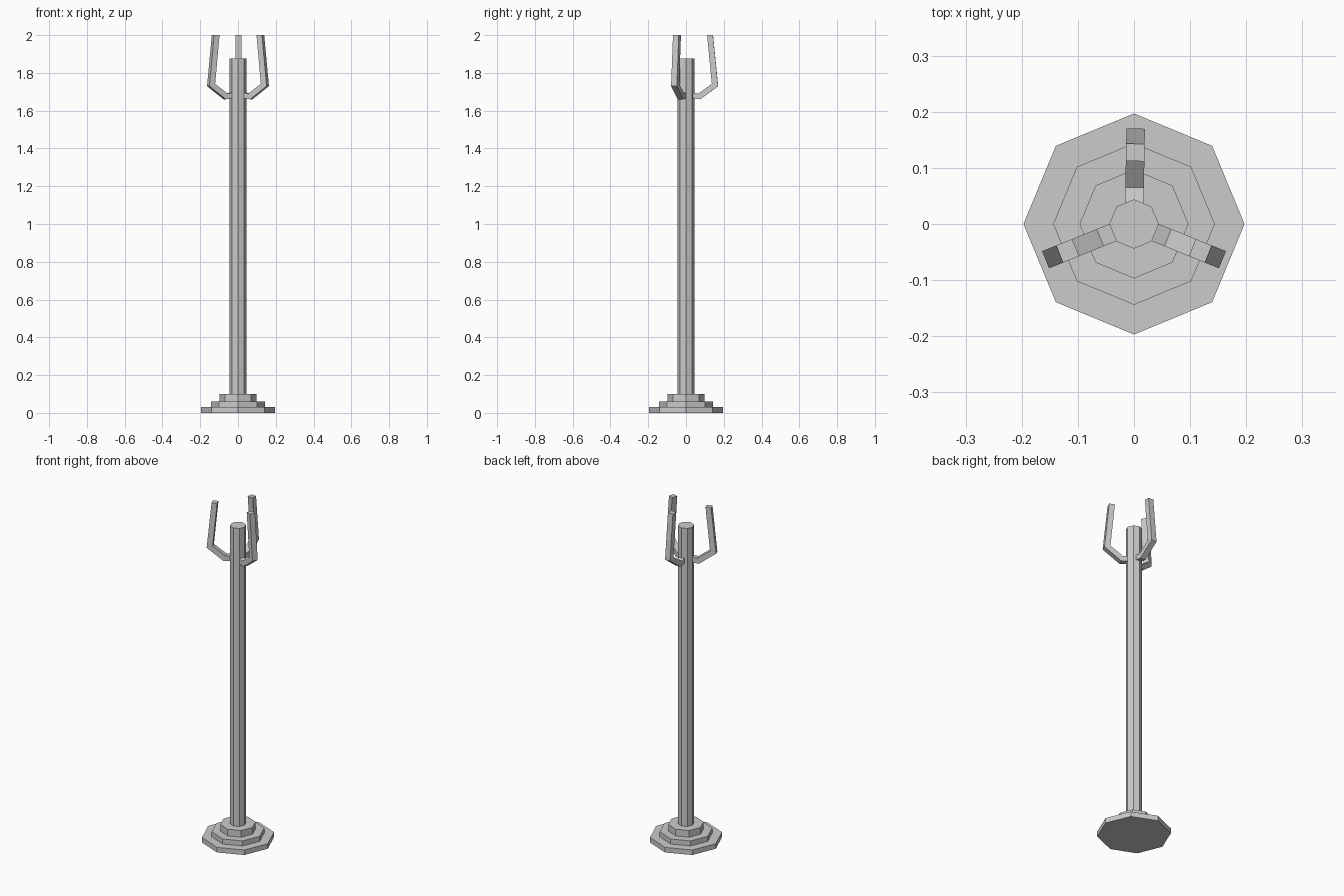
import bpy, bmesh, math

if "Cube" in bpy.data.objects:
    bpy.data.objects.remove(bpy.data.objects["Cube"])

def octagon(name, radius, z0, z1):
    bpy.ops.mesh.primitive_cylinder_add(vertices=8, radius=radius, depth=z1 - z0,
                                        location=(0, 0, (z0 + z1) / 2))
    bpy.context.object.name = name

# stepped base and pole
octagon("base_bottom", 0.197, 0.0, 0.03)
octagon("base_middle", 0.144, 0.03, 0.06)
octagon("base_top", 0.097, 0.06, 0.10)
octagon("pole", 0.044, 0.10, 1.875)

# bent hook arm: inner and outer edge of the side profile (radius, height)
INNER = [(0.03, 1.698), (0.065, 1.69), (0.137, 1.742), (0.112, 2.0)]
OUTER = [(0.03, 1.667), (0.076, 1.66), (0.170, 1.73), (0.143, 2.0)]
HALF = 0.0165

def arm(name, angle):
    bm = bmesh.new()
    rings = []
    for (ri, zi), (ro, zo) in zip(INNER, OUTER):
        rings.append([bm.verts.new(p) for p in ((ri, -HALF, zi), (ri, HALF, zi),
                                                (ro, HALF, zo), (ro, -HALF, zo))])
    for a, b in zip(rings, rings[1:]):
        for i in range(4):
            j = (i + 1) % 4
            bm.faces.new((a[i], a[j], b[j], b[i]))
    bm.faces.new(rings[0])
    bm.faces.new(rings[-1])
    bmesh.ops.recalc_face_normals(bm, faces=bm.faces)
    mesh = bpy.data.meshes.new(name)
    bm.to_mesh(mesh)
    bm.free()
    ob = bpy.data.objects.new(name, mesh)
    ob.rotation_euler.z = math.radians(angle)
    bpy.context.collection.objects.link(ob)

# three arms around the pole
for name, angle in (("arm_back", 89), ("arm_left", 202), ("arm_right", -22)):
    arm(name, angle)
